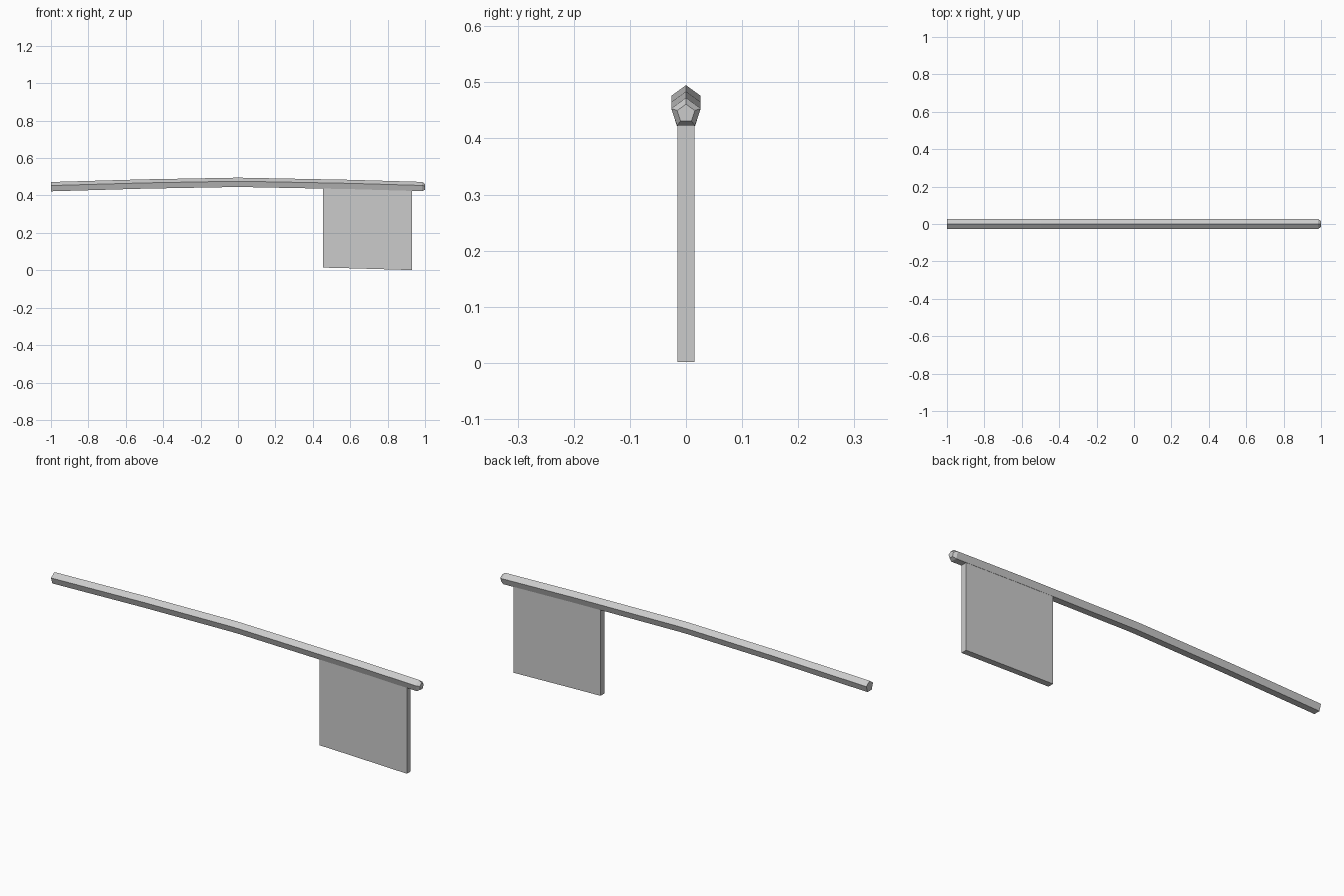
import bpy
import bmesh
from math import sin, cos, tau

if "Cube" in bpy.data.objects:
    bpy.data.objects.remove(bpy.data.objects["Cube"], do_unlink=True)

grey = bpy.data.materials.new("plain grey")
grey.use_nodes = True
colour = (0.6, 0.6, 0.6, 1)
grey.diffuse_color = colour
grey.node_tree.nodes["Principled BSDF"].inputs["Base Color"].default_value = colour

RADIUS = 0.0275


def sag(x):
    """Height of the bowed pole's centre line."""
    return 0.4675 - 0.023 * abs(x) ** 1.4


def loft(name, rings, joined_caps=True):
    """Skin a list of equal-sized point rings and close both ends."""
    bm = bmesh.new()
    loops = [[bm.verts.new(p) for p in ring] for ring in rings]
    for a, b in zip(loops, loops[1:]):
        for i in range(len(a)):
            j = (i + 1) % len(a)
            bm.faces.new((a[i], a[j], b[j], b[i]))
    bm.faces.new(loops[0])
    bm.faces.new(loops[-1])
    bmesh.ops.recalc_face_normals(bm, faces=bm.faces)
    mesh = bpy.data.meshes.new(name)
    bm.to_mesh(mesh)
    bm.free()
    mesh.materials.append(grey)
    obj = bpy.data.objects.new(name, mesh)
    bpy.context.collection.objects.link(obj)
    return obj


def pentagon(x, z, scale=1):
    r = RADIUS * scale
    return [(x, r * sin(tau * i / 5), z + r * cos(tau * i / 5)) for i in range(5)]


# Bowed five-sided pole with a tapered tip on the left end
stations = [-1, -0.5, -0.02, 0.02, 0.6, 0.985]
rings = [pentagon(x, sag(x)) for x in stations]
rings.append(pentagon(1, sag(1), 0.6))
loft("pole", rings)


# Flat hanging panel, its edges following the bow of the pole
def panel_section(x):
    top, bottom = sag(x) - 0.01, sag(x) - 0.4455
    return [(x, y, z) for y, z in
            ((-0.015, bottom), (0.015, bottom), (0.015, top), (-0.015, top))]


loft("hanging_panel", [panel_section(x) for x in (0.455, 0.6, 0.93)])
